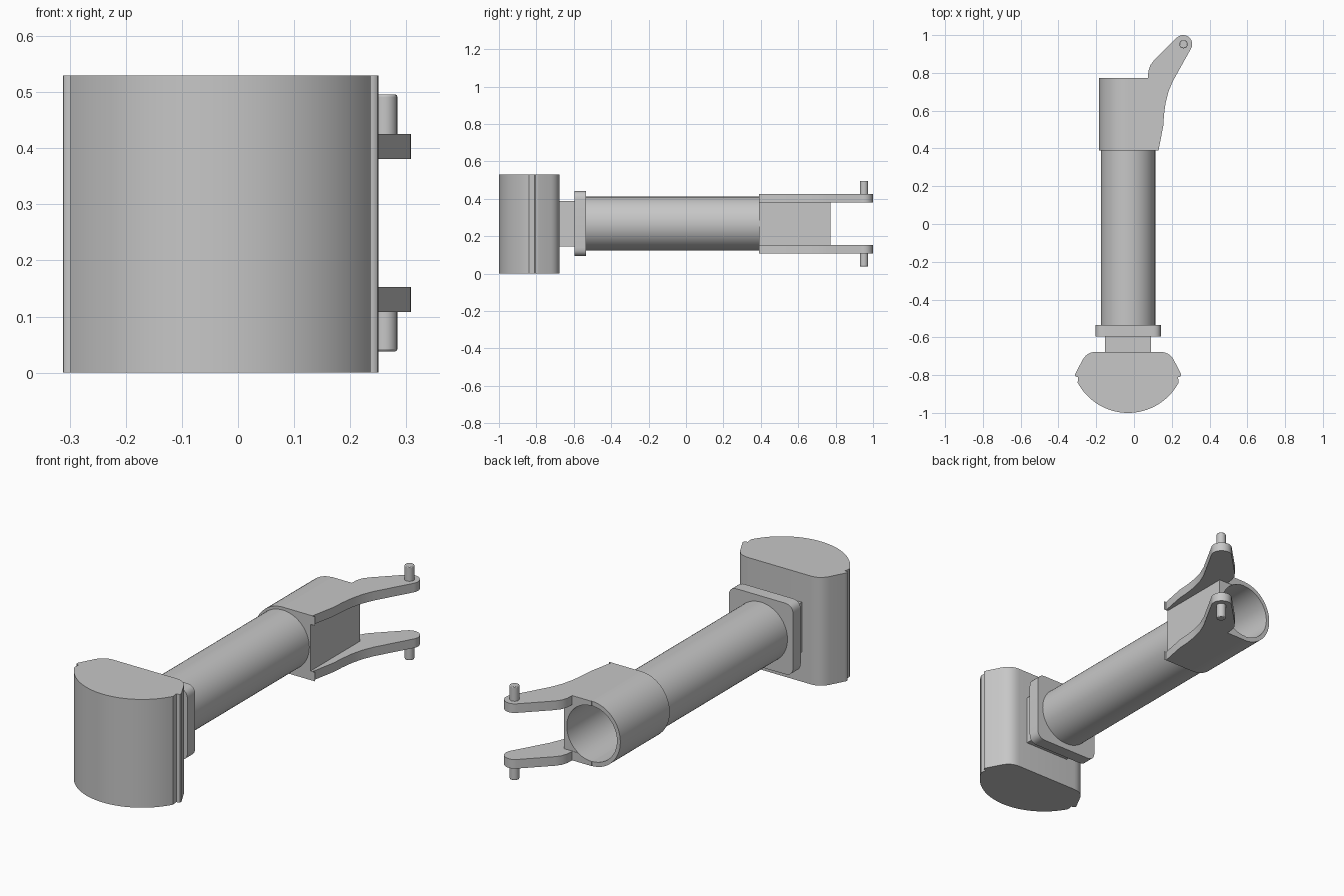
import bpy, bmesh, math
from mathutils import Vector

old = bpy.data.objects.get("Cube")
if old:
    bpy.data.objects.remove(old, do_unlink=True)

CX, CZ = -0.031, 0.267          # axis of the tube
BORE = 0.136

grey = bpy.data.materials.new("plain grey")
grey.use_nodes = True
grey.diffuse_color = (0.57, 0.57, 0.57, 1)
grey.node_tree.nodes["Principled BSDF"].inputs["Base Color"].default_value = (0.57, 0.57, 0.57, 1)


def arc(cx, cy, rx, ry, start, end, steps):
    """Points along an elliptical arc, angles in degrees."""
    angles = [math.radians(start + (end - start) * i / steps) for i in range(steps + 1)]
    return [(cx + rx * math.cos(a), cy + ry * math.sin(a)) for a in angles]


def circle(cx, cy, r, steps):
    return arc(cx, cy, r, r, 0, 360, steps)[:-1]


def fillet(corners, steps=6):
    """Round each (x, y, size) corner; size is the length trimmed off each side."""
    out = []
    for i, (x, y, size) in enumerate(corners):
        p = Vector((x, y))
        if size == 0:
            out.append((x, y))
            continue
        a = p + (Vector(corners[i - 1][:2]) - p).normalized() * size
        b = p + (Vector(corners[(i + 1) % len(corners)][:2]) - p).normalized() * size
        for k in range(steps + 1):
            t = k / steps
            out.append(tuple(a * (1 - t) ** 2 + p * 2 * t * (1 - t) + b * t * t))
    return out


def prism(name, outline, axis, low, high):
    """Extrude an outline along z (outline in x, y) or y (outline in x, z)."""
    bm = bmesh.new()
    place = (lambda u, v: (u, v, low)) if axis == "z" else (lambda u, v: (u, low, v))
    face = bm.faces.new([bm.verts.new(place(u, v)) for u, v in outline])
    top = bmesh.ops.extrude_face_region(bm, geom=[face])["geom"]
    step = Vector((0, 0, high - low)) if axis == "z" else Vector((0, high - low, 0))
    bmesh.ops.translate(bm, verts=[g for g in top if isinstance(g, bmesh.types.BMVert)], vec=step)
    bmesh.ops.recalc_face_normals(bm, faces=bm.faces)
    mesh = bpy.data.meshes.new(name)
    bm.to_mesh(mesh)
    bm.free()
    mesh.materials.append(grey)
    ob = bpy.data.objects.new(name, mesh)
    bpy.context.collection.objects.link(ob)
    parts.append(ob)
    return ob


def rectangle(half, size):
    return fillet([(CX + sx * half, CZ + sz * half, size)
                   for sx, sz in ((-1, -1), (1, -1), (1, 1), (-1, 1))])


parts = []

# Curved head block, neck and flange
head = arc(CX, -0.697, 0.303, 0.303, 208, 332, 32)
head += fillet([(0.258, -0.81, 0.025), (0.188, -0.677, 0.05),
                (-0.250, -0.677, 0.05), (-0.320, -0.81, 0.025)])
prism("head_block", head, "z", 0, 0.53)
prism("neck", rectangle(0.122, 0), "y", -0.685, -0.59)
prism("flange", rectangle(0.174, 0.045), "y", -0.595, -0.535)

# Tube and sleeve, hollowed by a common bore
tube = prism("tube", circle(CX, CZ, 0.144, 64), "y", -0.54, 0.40)
section = arc(CX, CZ, 0.154, 0.1585, 90, 270, 32)
section += [(CX, 0.13), (0.12, 0.13), (0.12, 0.404), (CX, 0.404)]
sleeve = prism("sleeve", section, "y", 0.39, 0.772)

# Hinge arms: flat plates running from the sleeve to a rounded tip
arm = fillet([(CX, 0.39, 0), (0.155, 0.39, 0.025)])
arm += [(0.155, 0.52), (0.159, 0.58), (0.167, 0.64), (0.182, 0.70), (0.205, 0.755)]
arm += arc(0.26, 0.952, 0.048, 0.048, -28, 135, 16)
arm += [(0.105, 0.865), (0.086, 0.84), (0.076, 0.81), (0.074, 0.774), (CX, 0.774)]
arms = [prism("lower_arm", arm, "z", 0.1085, 0.153),
        prism("upper_arm", arm, "z", 0.381, 0.4255)]

# Cut the bore through the hollow parts
cutter = prism("bore_cutter", circle(CX, CZ, BORE, 64), "y", -0.52, 0.9)
cutter.hide_render = True
parts.remove(cutter)
hollow = [tube, sleeve] + arms
for ob in hollow:
    mod = ob.modifiers.new("bore", "BOOLEAN")
    mod.operation, mod.solver, mod.object = "DIFFERENCE", "EXACT", cutter
graph = bpy.context.evaluated_depsgraph_get()
cut = [bpy.data.meshes.new_from_object(ob.evaluated_get(graph)) for ob in hollow]
for ob, mesh in zip(hollow, cut):
    ob.modifiers.clear()
    ob.data = mesh
bpy.data.objects.remove(cutter, do_unlink=True)

# Hinge pins with softened ends
for name, low, high in (("lower_pin", 0.038, 0.12), ("upper_pin", 0.414, 0.496)):
    pin = prism(name, circle(0.262, 0.952, 0.022, 24), "z", low, high)
    bevel = pin.modifiers.new("soft end", "BEVEL")
    bevel.width, bevel.segments = 0.004, 2
    bevel.limit_method, bevel.angle_limit = "ANGLE", math.radians(60)

# Smooth curved walls, keep edges sharp
bpy.ops.object.select_all(action="DESELECT")
for ob in parts:
    ob.select_set(True)
bpy.context.view_layer.objects.active = parts[0]
bpy.ops.object.shade_smooth_by_angle(angle=math.radians(30))
